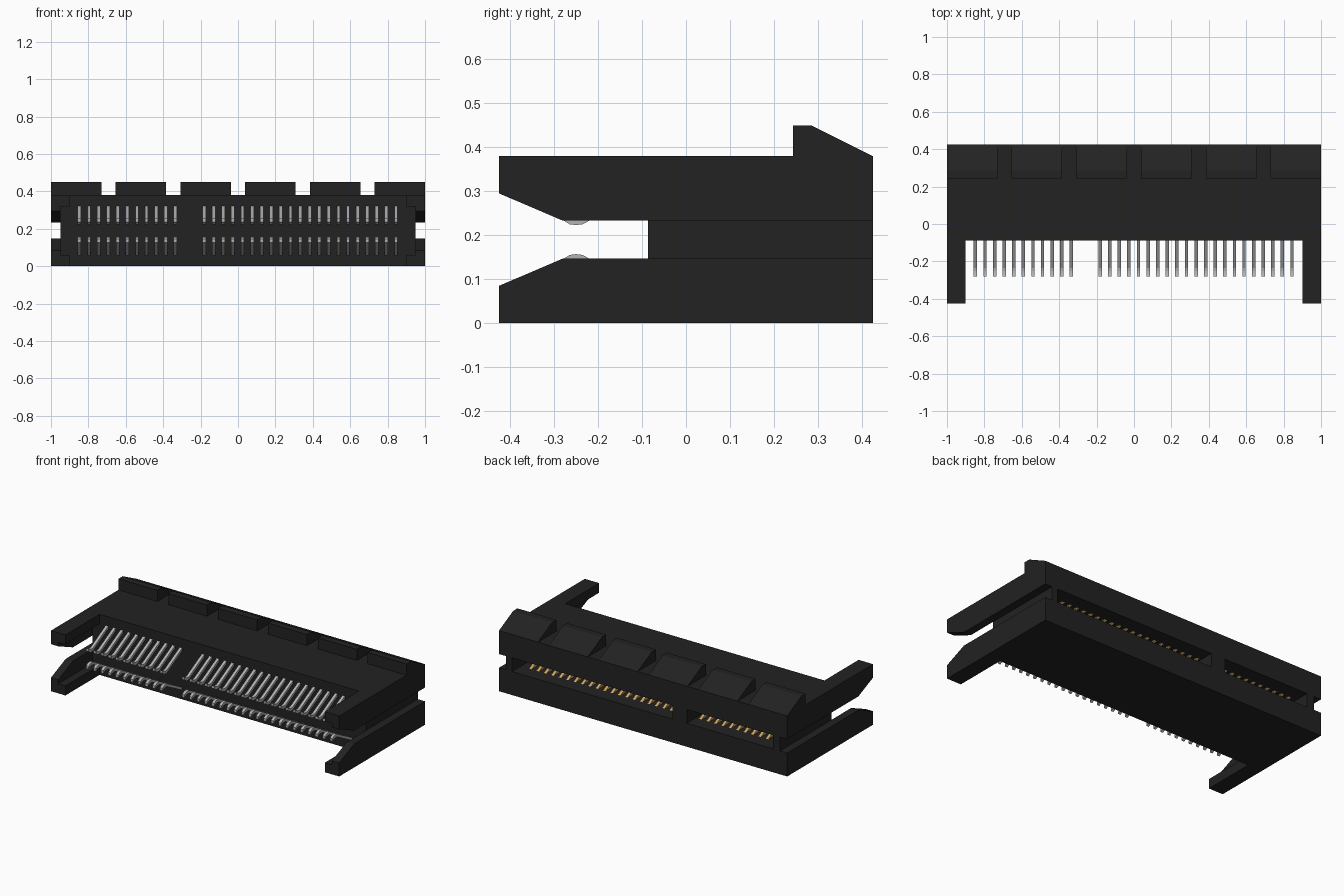
import bpy, bmesh

if "Cube" in bpy.data.objects:
    bpy.data.objects.remove(bpy.data.objects["Cube"])

def material(name, rgb):
    m = bpy.data.materials.new(name)
    m.diffuse_color = (*rgb, 1)
    m.use_nodes = True
    m.node_tree.nodes["Principled BSDF"].inputs["Base Color"].default_value = m.diffuse_color
    return m

BLACK = material("black plastic", (0.016, 0.016, 0.016))
STEEL = material("grey metal", (0.45, 0.45, 0.46))
GOLD = material("gold contact", (0.62, 0.38, 0.12))
MID = 0.19  # height of the horizontal symmetry plane

def flip(profile):
    return [(y, 2 * MID - z) for y, z in profile]

def rect(y0, y1, z0, z1):
    return [(y0, z0), (y1, z0), (y1, z1), (y0, z1)]

def prisms(name, mat, parts):
    """One object from (y,z) profiles, each extruded from x0 to x1."""
    bm = bmesh.new()
    for profile, x0, x1 in parts:
        a = [bm.verts.new((x0, y, z)) for y, z in profile]
        b = [bm.verts.new((x1, y, z)) for y, z in profile]
        bm.faces.new(a)
        bm.faces.new(b[::-1])
        n = len(a)
        for i in range(n):
            j = (i + 1) % n
            bm.faces.new((a[j], a[i], b[i], b[j]))
    bmesh.ops.recalc_face_normals(bm, faces=bm.faces)
    me = bpy.data.meshes.new(name)
    bm.to_mesh(me)
    bm.free()
    me.materials.append(mat)
    ob = bpy.data.objects.new(name, me)
    bpy.context.collection.objects.link(ob)
    return ob

def ribbon(path, t):
    """Closed profile of a strip following path, thickened upwards by t."""
    return path + [(y, z + t) for y, z in reversed(path)]

F, B = -0.087, 0.425          # front and back of the housing
Z1, Z2 = 0.147, 0.233         # bottom and top of the card slot

# Upper and lower housing slabs
prisms("lower_housing", BLACK, [(rect(F, B, 0, Z1), -1, 1)])
prisms("upper_housing", BLACK, [(rect(F, B, Z2, 0.38), -1, 1)])

# Middle layer: front wall, end walls and key leave two card slots at the back
prisms("slot_walls", BLACK, [
    (rect(F, 0.05, Z1, Z2), -0.95, 0.95),
    (rect(0.05, B, Z1, Z2), -0.95, -0.90),
    (rect(0.05, B, Z1, Z2), 0.91, 0.95),
    (rect(0.05, B, Z1, Z2), -0.303, -0.205)])

# Forked guide arms: tapered outer plate plus thin inner ledge
outer = [(F, 0), (F, Z1), (-0.28, Z1), (-0.425, 0.085), (-0.425, 0)]
ledge = rect(-0.425, F, 0, 0.06)
for side, s in (("left", -1), ("right", 1)):
    for level, f in (("lower", list), ("upper", flip)):
        prisms(f"{side}_{level}_guide_arm", BLACK,
               [(f(outer), s * 0.95, s), (f(ledge), s * 0.90, s * 0.95)])

# Wedge ridges along the top back edge
wedge = [(0.243, 0.38), (0.243, 0.45), (0.285, 0.45), (B, 0.38)]
prisms("top_ridges", BLACK,
       [(wedge, -1 + i * 0.346, -0.73 + i * 0.346) for i in range(6)])

# Pin columns, two positions skipped at the key
columns = [-0.848 + i * 0.0513 for i in range(34) if i not in (11, 12)]

# Solder tails: slope towards the board and curl at the tip
tail = ribbon([(-0.08, 0.308), (-0.215, 0.236), (-0.235, 0.225), (-0.25, 0.223),
               (-0.265, 0.225), (-0.282, 0.236)], 0.018)
# Spring contacts bulging into the slots
spring = [(0.335, Z2), (0.305, 0.216), (0.28, 0.213), (0.08, Z2)]
for level, f in (("upper", list), ("lower", flip)):
    prisms(f"{level}_solder_tails", STEEL,
           [(f(tail), x - 0.009, x + 0.009) for x in columns])
    prisms(f"{level}_spring_contacts", GOLD,
           [(f(spring), x - 0.009, x + 0.009) for x in columns])
